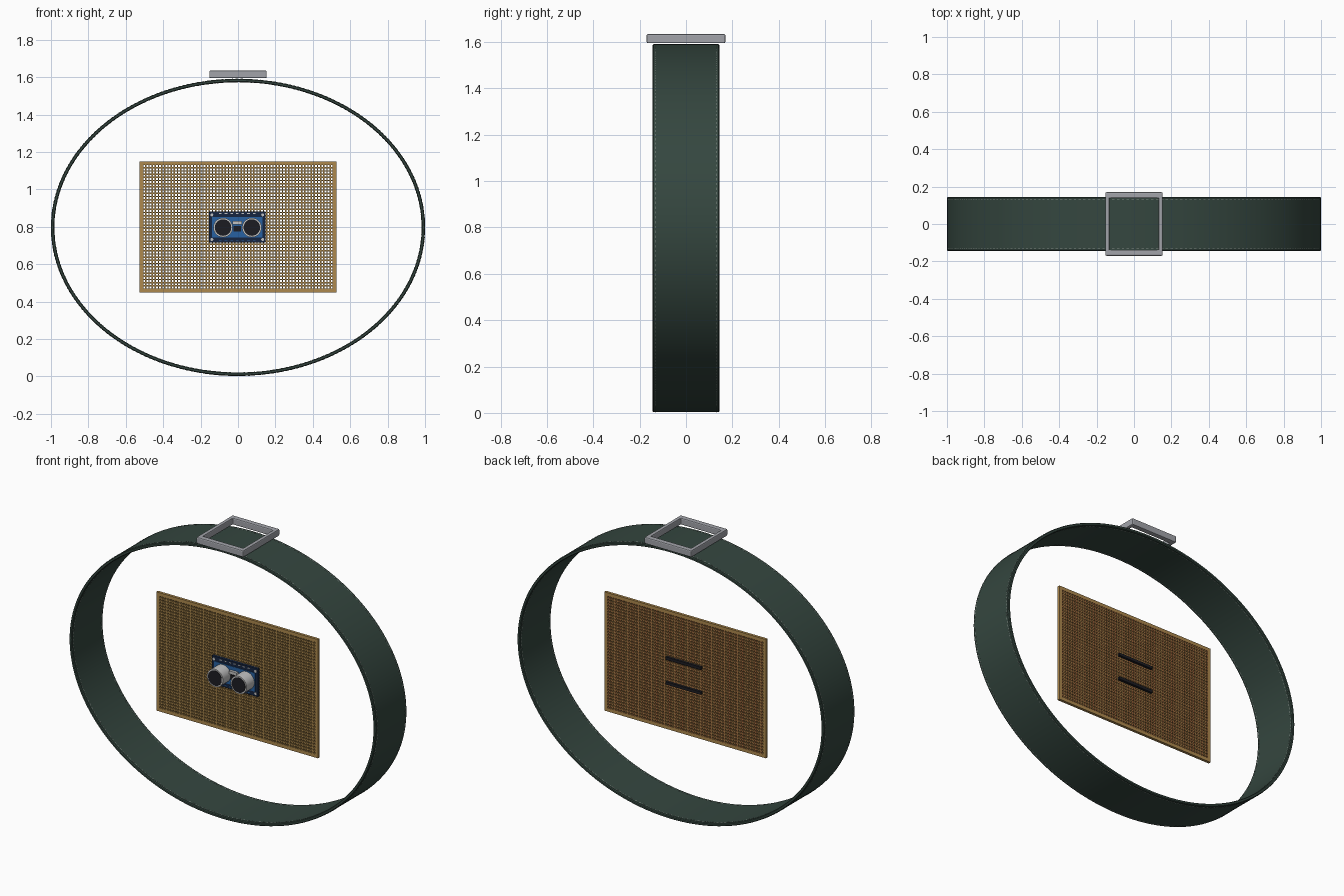
import bpy, bmesh
from math import pi, sin, cos
from mathutils import Matrix, Vector

cube = bpy.data.objects.get("Cube")
if cube:
    bpy.data.objects.remove(cube)


def material(name, r, g, b):
    m = bpy.data.materials.new(name)
    m.use_nodes = True
    m.diffuse_color = (r, g, b, 1)
    m.node_tree.nodes["Principled BSDF"].inputs["Base Color"].default_value = (r, g, b, 1)
    return m


GREEN = material("dark green leather", .035, .062, .05)
THREAD = material("pale thread", .25, .28, .26)
STEEL = material("grey steel", .36, .37, .4)
TAN = material("tan board", .42, .25, .075)
COPPER = material("copper pads", .42, .14, .05)
NAVY = material("navy circuit board", .008, .018, .05)
BLUE = material("blue circuit board", .02, .12, .36)
BLACK = material("black plastic", .012, .012, .016)
SILVER = material("silver cans", .55, .55, .55)

MID = .797  # height of the belt and board centre


def make(name, bm, *mats, smooth=False):
    bmesh.ops.recalc_face_normals(bm, faces=bm.faces)
    mesh = bpy.data.meshes.new(name)
    bm.to_mesh(mesh)
    bm.free()
    ob = bpy.data.objects.new(name, mesh)
    bpy.context.collection.objects.link(ob)
    for m in mats:
        mesh.materials.append(m)
    if smooth:
        bpy.ops.object.select_all(action='DESELECT')
        ob.select_set(True)
        bpy.context.view_layer.objects.active = ob
        bpy.ops.object.shade_smooth_by_angle(angle=.6)
    return ob


def box(name, centre, size, mat):
    bm = bmesh.new()
    bmesh.ops.create_cube(bm, size=1, matrix=Matrix.Translation(centre) @ Matrix.Diagonal((*size, 1)))
    return make(name, bm, mat)


def cylinder(name, x, z, y_front, y_back, radius, mat):
    bm = bmesh.new()
    place = Matrix.Translation((x, (y_front + y_back) / 2, z)) @ Matrix.Rotation(pi / 2, 4, 'X')
    bmesh.ops.create_cone(bm, cap_ends=True, segments=40, radius1=radius, radius2=radius,
                          depth=y_back - y_front, matrix=place)
    return make(name, bm, mat, smooth=True)


def sweep(bm, profile, steps, dashed=False):
    """Sweep (inset, y) profile points round the belt ellipse."""
    rings = []
    for i in range(steps):
        a = 2 * pi * i / steps
        rings.append([bm.verts.new(((1 - d) * cos(a), y, MID + (MID - .003 - d) * sin(a)))
                      for d, y in profile])
    for i in range(0, steps, 2 if dashed else 1):
        here, there = rings[i], rings[(i + 1) % steps]
        for j in range(len(profile)):
            k = (j + 1) % len(profile)
            bm.faces.new((here[j], here[k], there[k], there[j]))


# Belt loop with softened edges
bm = bmesh.new()
sweep(bm, [(0, -.14), (.004, -.145), (.014, -.145), (.018, -.14),
           (.018, .14), (.014, .145), (.004, .145), (0, .14)], 160)
make("belt", bm, GREEN, smooth=True)

# Stitch rows near both edges, outside and inside
bm = bmesh.new()
for y in (-.13, .13):
    for d in (0, .018):
        sweep(bm, [(d - .001, y - .0015), (d - .001, y + .0015),
                   (d + .001, y + .0015), (d + .001, y - .0015)], 480, dashed=True)
make("belt_stitching", bm, THREAD)

# Buckle: rectangular frame
bm = bmesh.new()
corners = [(-1, -1), (1, -1), (1, 1), (-1, 1)]
loops = [[bm.verts.new((sx * hx, sy * hy, z)) for sx, sy in corners]
         for hx, hy, z in ((.153, .17, 1.595), (.153, .17, 1.635), (.131, .138, 1.635), (.131, .138, 1.595))]
for a, b in zip(loops, loops[1:] + loops[:1]):
    for j in range(4):
        k = (j + 1) % 4
        bm.faces.new((a[j], a[k], b[k], b[j]))
buckle = make("buckle", bm, STEEL)
bevel = buckle.modifiers.new("soft_edges", 'BEVEL')
bevel.width = .006
bevel.segments = 2

# Perforated board: copper-ringed holes with a plain margin
COLS, ROWS, HALF = 62, 41, .008
bm = bmesh.new()
bmesh.ops.create_grid(bm, x_segments=COLS, y_segments=ROWS, size=1,
                      matrix=Matrix.Translation((0, -HALF, MID + .003))
                      @ Matrix.Rotation(pi / 2, 4, 'X') @ Matrix.Diagonal((.527, .35, 1, 1)))
cells = [f for f in bm.faces if not any(e.is_boundary for e in f.edges)]
bmesh.ops.inset_individual(bm, faces=cells, thickness=.0018)
rings = bmesh.ops.inset_individual(bm, faces=cells, thickness=.0032)["faces"]
for f in rings:
    f.material_index = 1
bmesh.ops.delete(bm, geom=cells, context='FACES')
back = bmesh.ops.extrude_face_region(bm, geom=bm.faces[:], use_keep_orig=True)["geom"]
bmesh.ops.translate(bm, vec=(0, 2 * HALF, 0), verts=[v for v in back if isinstance(v, bmesh.types.BMVert)])
for f in bm.faces:
    if f.calc_center_median().y < HALF - .001:
        f.material_index = 0
make("perforated_board", bm, TAN, COPPER)

# Sensor circuit board with a bright central area
SX, SZ = -.004, .798
FRONT = -.024
box("sensor_board", (SX, -.016, SZ), (.3, .016, .166), NAVY)
box("sensor_board_panel", (SX, FRONT - .001, SZ), (.27, .004, .11), BLUE)

# Sensor cans with dark mesh faces
for side, x in (("right", -.08), ("left", .074)):
    cylinder(side + "_sensor_can", x, SZ - .002, -.1, FRONT, .052, SILVER)
    cylinder(side + "_sensor_mesh", x, SZ - .002, -.102, -.098, .044, BLACK)

# Small components between the cans and at the board corners
box("crystal", (SX, -.033, SZ + .024), (.05, .02, .018), SILVER)
box("control_chip", (SX, -.029, SZ - .008), (.04, .01, .03), BLACK)
for sx in (-1, 1):
    for sz in (-1, 1):
        cylinder("mounting_ring", SX + sx * .136, SZ + sz * .066, FRONT - .002, FRONT, .008, SILVER)
for i in range(-3, 4):
    box("solder_mark", (SX + i * .03, FRONT - .001, SZ + .072), (.014, .003, .005), SILVER)
    box("solder_mark", (SX + i * .03, FRONT - .001, SZ - .07), (.014, .003, .005), BLUE)

# Header strips behind the board
for name, z in (("upper_header", .873), ("lower_header", .727)):
    box(name, (.003, .014, z), (.23, .016, .017), BLACK)
